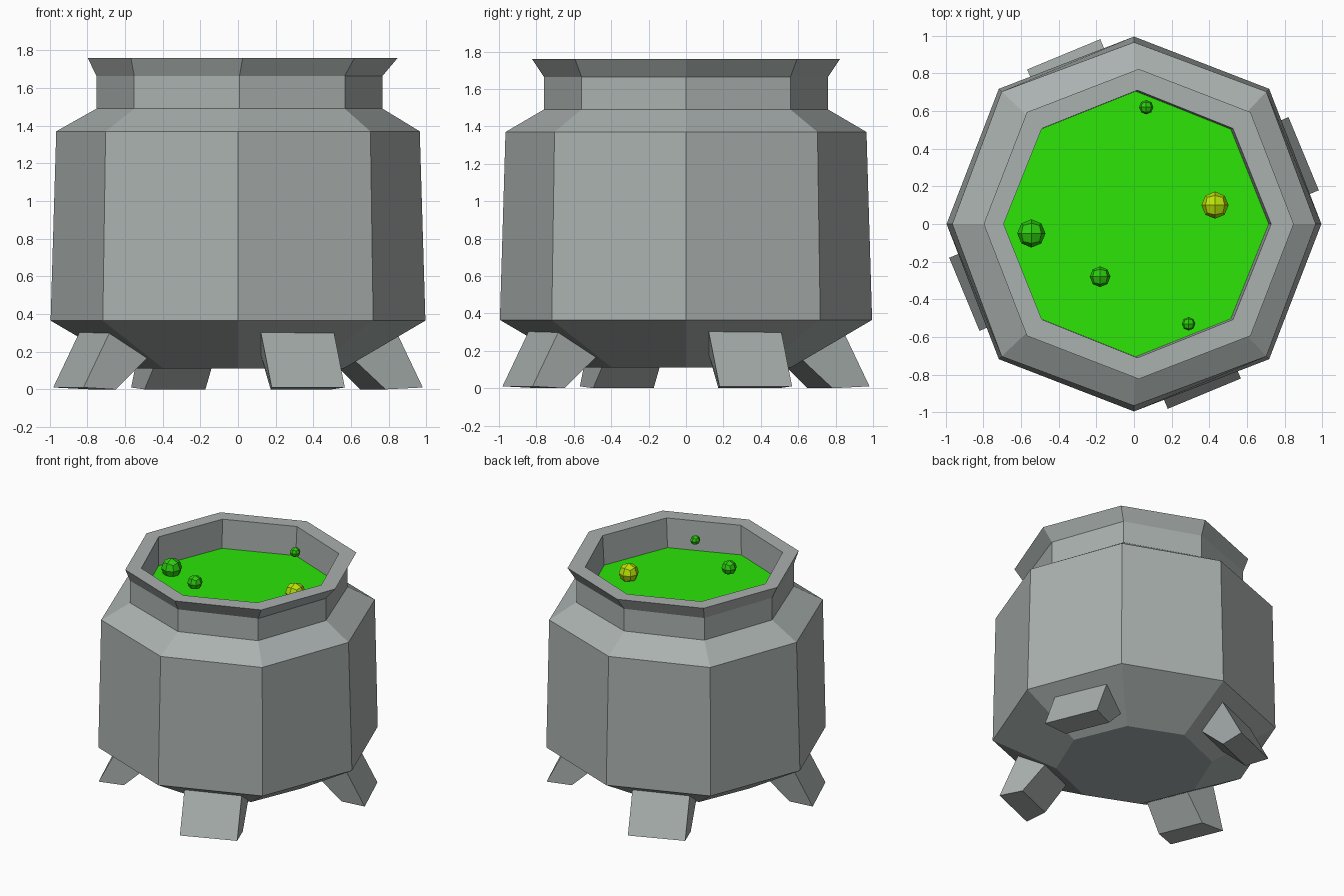
import bpy, bmesh
from math import cos, sin, pi, radians
from mathutils import Vector

if "Cube" in bpy.data.objects:
    bpy.data.objects.remove(bpy.data.objects["Cube"])

GREY = (0.40, 0.44, 0.43)
LIQUID = (0.025, 0.78, 0.002)
GREEN, YELLOW = (0.025, 0.6, 0.004), (0.5, 0.78, 0.002)


def finish(bm, name, color):
    bmesh.ops.recalc_face_normals(bm, faces=bm.faces)
    mesh = bpy.data.meshes.new(name)
    bm.to_mesh(mesh)
    bm.free()
    obj = bpy.data.objects.new(name, mesh)
    bpy.context.collection.objects.link(obj)
    mat = bpy.data.materials.new(name + "_material")
    mat.diffuse_color = (*color, 1)
    mat.use_nodes = True
    mat.node_tree.nodes["Principled BSDF"].inputs["Base Color"].default_value = mat.diffuse_color
    mesh.materials.append(mat)
    return obj


def octagon(bm, r, z, dx=0.0, diag=1.0):
    """Eight-sided ring; diag scales the diagonal corners slightly."""
    return [bm.verts.new((dx + r * (diag if i % 2 else 1) * cos(i * pi / 4),
                          r * (diag if i % 2 else 1) * sin(i * pi / 4), z))
            for i in range(8)]


# Pot: (radius, height, x offset, diagonal scale) from underside up over the rim
profile = [(0.56, 0.11, 0, 1), (0.995, 0.365, 0, 1.02), (0.965, 1.37, 0, 1.03),
           (0.76, 1.49, 0.008, 1.04), (0.76, 1.665, 0.008, 1.04),
           (0.823, 1.76, 0.025, 1.02), (0.71, 1.76, 0.018, 1.01),
           (0.705, 1.52, 0.01, 1.01)]
bm = bmesh.new()
rings = [octagon(bm, *p) for p in profile]
for a, b in zip(rings, rings[1:]):
    for i in range(8):
        j = (i + 1) % 8
        bm.faces.new((a[i], a[j], b[j], b[i]))
bm.faces.new(rings[0])
bm.faces.new(rings[-1])
finish(bm, "pot", GREY)

# Liquid surface
bm = bmesh.new()
bm.faces.new(octagon(bm, 0.705, 1.53, 0.01, 1.01))
finish(bm, "liquid", LIQUID)

# Four splayed legs on every second facet; one flank narrows inwards
# (radius, height, half width on the narrowing flank)
leg_profile = [(0.975, 0.01, 0.21), (0.79, 0, 0.14),
               (0.56, 0.21, 0.11), (0.795, 0.36, 0.21)]
for k in range(4):
    ang = radians(22.5 + 90 * k)
    out = Vector((cos(ang), sin(ang), 0))
    side = Vector((-sin(ang), cos(ang), 0))
    bm = bmesh.new()
    ends = [[bm.verts.new(out * r + side * (0.21 if plain else -w) + Vector((0, 0, z)))
             for r, z, w in leg_profile] for plain in (False, True)]
    for end in ends:
        bm.faces.new(end)
    for i in range(4):
        j = (i + 1) % 4
        bm.faces.new((ends[0][i], ends[0][j], ends[1][j], ends[1][i]))
    finish(bm, f"leg_{k + 1}", GREY)

# Bubbles: cubes split once and rounded to a sphere
bubbles = [((-0.545, -0.05, 1.575), 0.075, GREEN),
           ((0.43, 0.10, 1.587), 0.072, YELLOW),
           ((-0.18, -0.28, 1.645), 0.055, GREEN),
           ((0.065, 0.62, 1.605), 0.038, GREEN),
           ((0.29, -0.53, 1.64), 0.036, GREEN)]
for n, (center, radius, color) in enumerate(bubbles):
    bm = bmesh.new()
    bmesh.ops.create_cube(bm, size=2)
    bmesh.ops.subdivide_edges(bm, edges=bm.edges[:], cuts=1, use_grid_fill=True)
    for v in bm.verts:
        v.co = Vector(center) + v.co.normalized() * radius
    finish(bm, f"bubble_{n + 1}", color)
